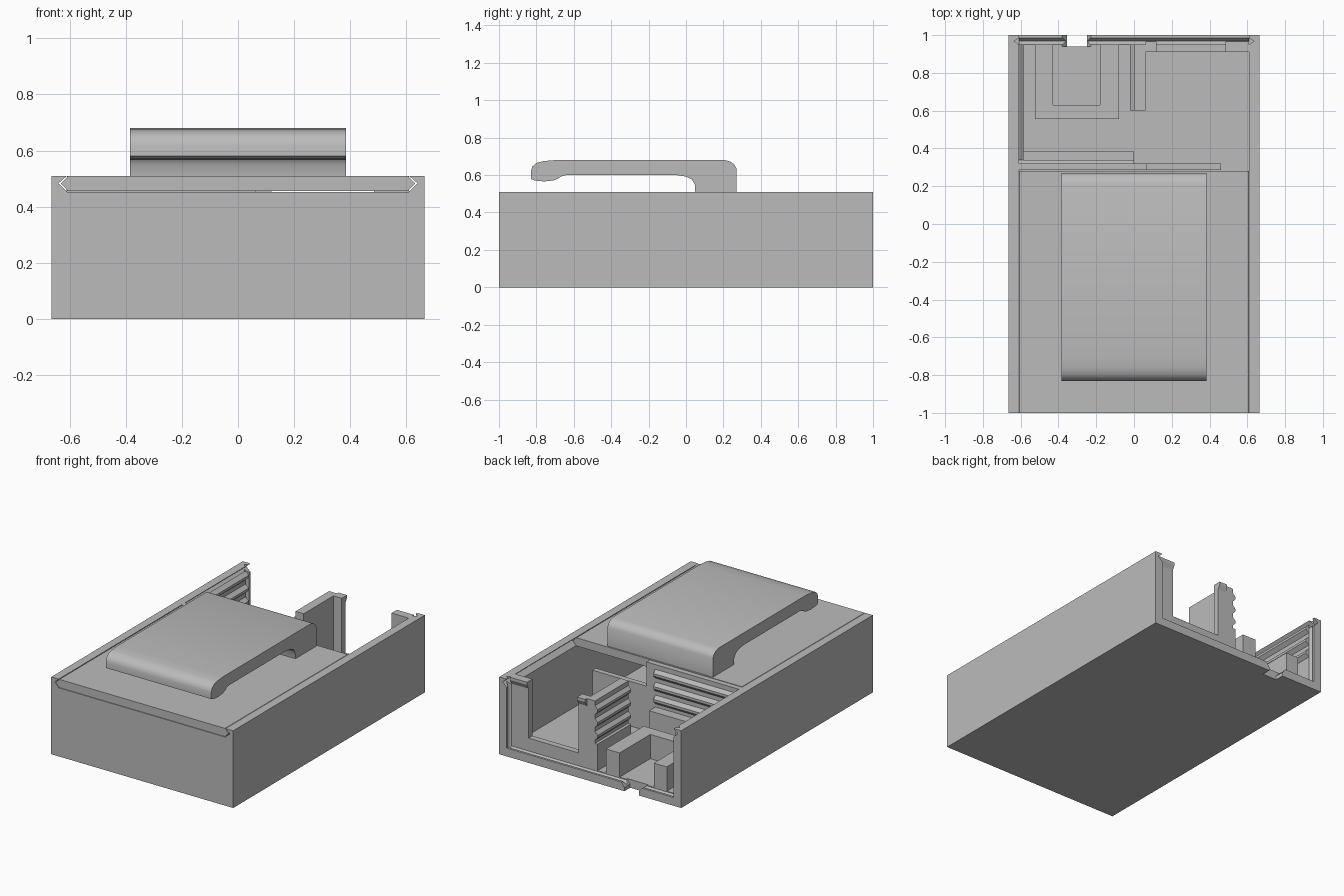
import bpy, bmesh
from mathutils import Vector

if "Cube" in bpy.data.objects:
    bpy.data.objects.remove(bpy.data.objects["Cube"])

grey = bpy.data.materials.new("plain_grey")
grey.diffuse_color = (0.5, 0.5, 0.5, 1)
grey.use_nodes = True
grey.node_tree.nodes["Principled BSDF"].inputs["Base Color"].default_value = grey.diffuse_color

# Axis mapping: profile (a, b) extruded along the named axis
PLACE = {
    'X': lambda a, b, t: (t, a, b),
    'Y': lambda a, b, t: (a, t, b),
    'Z': lambda a, b, t: (a, b, t),
}


def prism(name, axis, profile, lo, hi):
    bm = bmesh.new()
    f = PLACE[axis]
    face = bm.faces.new([bm.verts.new(f(a, b, lo)) for a, b in profile])
    ext = bmesh.ops.extrude_face_region(bm, geom=[face])
    shift = Vector(f(0, 0, hi - lo))
    for v in ext['geom']:
        if isinstance(v, bmesh.types.BMVert):
            v.co += shift
    if len(bm.faces) == len(profile) + 1:  # keep the prism closed
        bmesh.ops.holes_fill(bm, edges=bm.edges[:])
    bmesh.ops.recalc_face_normals(bm, faces=bm.faces)
    me = bpy.data.meshes.new(name)
    bm.to_mesh(me)
    bm.free()
    me.materials.append(grey)
    ob = bpy.data.objects.new(name, me)
    bpy.context.collection.objects.link(ob)
    return ob


def box(name, x0, x1, y0, y1, z0, z1):
    return prism(name, 'Z', [(x0, y0), (x1, y0), (x1, y1), (x0, y1)], z0, z1)


def cut(target, cutter):
    cutter.hide_render = True
    cutter.hide_viewport = True
    cutter.display_type = 'WIRE'
    m = target.modifiers.new("cut", 'BOOLEAN')
    m.operation = 'DIFFERENCE'
    m.solver = 'EXACT'
    m.object = cutter


W, IN, H, FL = 0.665, 0.61, 0.51, 0.055

# Floor with the groove for the end panel and a small latch notch
base = box("floor", -IN, IN, -0.99, 1, 0, FL)
cut(base, prism("sill_groove_cutter", 'X',
                [(0.95, 0.07), (0.95, FL - 0.005), (0.968, 0.03), (0.985, FL - 0.005), (0.985, 0.07)],
                -0.7, 0.7))
cut(base, prism("notch_cutter", 'Y',
                [(-0.355, -0.02), (-0.25, -0.02), (-0.25, 0.025), (-0.225, 0.06), (-0.225, 0.08),
                 (-0.385, 0.08), (-0.385, 0.06), (-0.355, 0.025)], 0.94, 1.05))

# Side walls with the sliding track at the top and the end panel slot
for s, side in ((-1, "left"), (1, "right")):
    wall = prism(side + "_wall", 'Y',
                 [(s * x, z) for x, z in ((W, 0), (W, H), (IN, H), (0.64, 0.483), (IN, 0.455), (IN, 0))],
                 -1, 1)
    cut(wall, prism(side + "_slot_cutter", 'Z',
                    [(s * x, y) for x, y in ((0.6, 0.95), (IN, 0.95), (0.635, 0.968), (IN, 0.985), (0.6, 0.985))],
                    0.03, 0.6))

# Front wall and sliding lid
box("front_wall", -IN, IN, -1, -0.945, 0, 0.453)
prism("sliding_lid", 'Y',
      [(-0.605, 0.456), (0.605, 0.456), (0.632, 0.483), (0.605, H),
       (-0.605, H), (-0.632, 0.483)], -1, 0.28)

# Belt clip
clip = prism("belt_clip", 'X',
             [(0.05, 0.505), (0.27, 0.505), (0.27, 0.635), (0.257, 0.658), (0.237, 0.672), (0.21, 0.68),
              (-0.70, 0.68), (-0.76, 0.675), (-0.80, 0.665), (-0.822, 0.645), (-0.83, 0.62),
              (-0.83, 0.58), (-0.81, 0.571), (-0.76, 0.566), (-0.71, 0.571), (-0.685, 0.58),
              (-0.67, 0.592), (-0.64, 0.60), (-0.05, 0.60), (0.0, 0.592), (0.03, 0.578), (0.047, 0.55)],
             -0.385, 0.385)
bpy.context.view_layer.objects.active = clip
clip.select_set(True)
bpy.ops.object.shade_smooth_by_angle(angle=0.6)

# Dividing wall between the two compartments, low in the middle, wire gap at the right
box("divider_tall", -IN, 0.065, 0.285, 0.32, FL, H)
box("divider_low", 0.065, 0.46, 0.285, 0.32, FL, 0.35)

# Circuit board ledge
box("board_ledge", -IN, 0.0, 0.315, 0.385, FL, 0.23)

# Centre post
box("centre_post", 0.0, 0.06, 0.60, 0.95, FL, H)
box("centre_post_foot", -0.02, 0.0, 0.60, 0.95, FL, 0.23)


# Horizontal guide ribs around the board bay
def rib(z, start, step):
    return [(start, z - 0.03), (start + step, z - 0.008), (start + step, z + 0.008), (start, z + 0.03)]


for i, z in enumerate((0.28, 0.365, 0.45)):
    prism("post_rib_%d" % i, 'Y', rib(z, 0.001, -0.021), 0.60, 0.95)
    prism("side_rib_%d" % i, 'Y', rib(z, -IN - 0.001, 0.025), 0.34, 0.95)
    prism("divider_rib_%d" % i, 'X', rib(z, 0.319, 0.021), -IN, 0.0)

# U-shaped support
box("support_back", -0.525, -0.08, 0.555, 0.63, FL, 0.215)
box("support_arm_left", -0.525, -0.43, 0.63, 0.95, FL, 0.215)
box("support_arm_right", -0.18, -0.08, 0.63, 0.95, FL, 0.215)

# End frame with an open window and lipped posts
box("frame_sill", 0.06, IN, 0.91, 0.95, FL, 0.135)
for name, x0, x1 in (("inner", 0.06, 0.12), ("outer", 0.485, IN)):
    box(name + "_frame_post", x0, x1, 0.91, 0.95, 0.135, H)
    prism(name + "_frame_lip", 'X', [(0.949, 0.46), (0.966, 0.492), (0.966, H), (0.949, H)], x0, x1)
